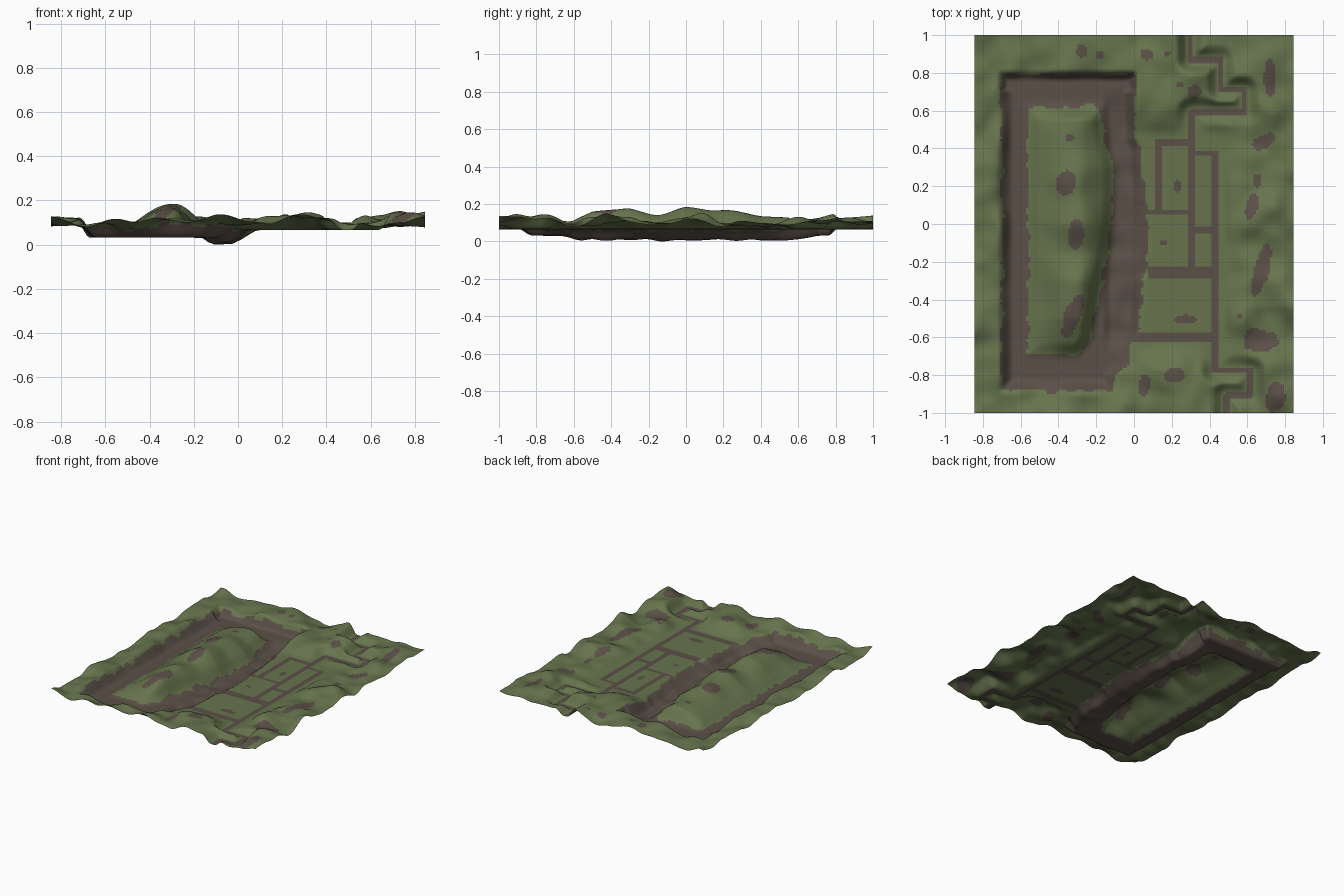
import bpy, bmesh, math
from mathutils import Vector, noise

if "Cube" in bpy.data.objects:
    bpy.data.objects.remove(bpy.data.objects["Cube"])

HX, HY, NX, NY = 0.845, 1.0, 136, 160


def mat(name, col):
    m = bpy.data.materials.new(name)
    m.diffuse_color = (*col, 1)
    m.use_nodes = True
    m.node_tree.nodes["Principled BSDF"].inputs["Base Color"].default_value = m.diffuse_color
    return m


def smooth(a, b, v):
    t = min(1, max(0, (v - a) / (b - a)))
    return t * t * (3 - 2 * t)


def lerp(a, b, t):
    return a + (b - a) * t


def curve(pts, v):
    """Piecewise linear lookup of (input, output) pairs."""
    if v <= pts[0][0]:
        return pts[0][1]
    for (a, p), (b, q) in zip(pts, pts[1:]):
        if v <= b:
            return lerp(p, q, (v - a) / (b - a))
    return pts[-1][1]


def rect_sd(x, y, x0, x1, y0, y1):
    """Signed distance to a rectangle, negative inside."""
    dx, dy = max(x0 - x, x - x1), max(y0 - y, y - y1)
    return math.hypot(max(dx, 0), max(dy, 0)) + min(max(dx, dy), 0)


def seg_d(x, y, a, b):
    ax, ay = a
    bx, by = b
    l2 = (bx - ax) ** 2 + (by - ay) ** 2
    t = min(1, max(0, ((x - ax) * (bx - ax) + (y - ay) * (by - ay)) / l2))
    return math.hypot(x - ax - t * (bx - ax), y - ay - t * (by - ay))


# Winding trench path running north to south
PATH = [[(.30, 1.1), (.30, .87), (.46, .87), (.46, .71), (.585, .71),
         (.585, .595), (.305, .595), (.305, -.24)],
        [(.305, .375), (.43, .375), (.43, -.775), (.615, -.775),
         (.615, -.905), (.49, -.905), (.49, -1.1)]]
PATH_SEGS = [s for p in PATH for s in zip(p, p[1:])]
# Room walls: rectangles of bare earth
WALLS = [(.11, .30, .415, .445), (.11, .145, .055, .445), (.06, .305, .05, .075),
         (.07, .43, -.285, -.23), (.30, .43, -.05, -.015), (.0, .43, -.625, -.58),
         (.41, .43, -.62, -.25)]
# Bare earth spots: x, y, radius x, radius y, turn in degrees
SPOTS = [(-.28, .915, .035, .04, 0), (-.18, .89, .02, .02, 0), (.065, .9, .035, .03, 0),
         (.175, .905, .02, .015, 0), (.24, .735, .02, .015, 0), (.32, .7, .035, .035, 0),
         (.72, .78, .03, .1, 0), (.69, .44, .07, .035, 25), (.655, .23, .02, .035, 0),
         (.625, .09, .03, .07, -10), (.675, -.25, .04, .14, -15), (.665, -.615, .09, .06, 0),
         (.75, -.92, .05, .085, -10), (.215, -.8, .05, .045, 0), (.055, -.845, .03, .06, -10),
         (.27, -.505, .06, .025, 0), (.155, -.1, .015, .015, 0), (.23, .2, .02, .035, 0),
         (-.34, .46, .025, .02, 0), (-.36, .22, .05, .06, -20), (-.305, -.05, .045, .08, 0),
         (-.325, -.485, .045, .11, -20), (.56, -.49, .02, .02, 0), (-.44, -.885, .03, .02, 0)]
# Outlines of the moat: east bank and island east shore as x over y
BANK = [(-.88, -.12), (-.8, -.1), (-.75, -.05), (-.62, -.01), (-.56, .02), (-.3, .04),
        (-.26, .07), (.1, .07), (.12, .06), (.4, .03), (.45, .005), (.8, .0)]
SHORE = [(-.7, -.31), (-.6, -.23), (-.45, -.2), (-.3, -.17), (0, -.12), (.3, -.115),
         (.42, -.15), (.62, -.175)]
# Crest height of the island mound over y
CREST = [(-.7, .06), (-.62, .1), (-.5, .145), (-.3, .17), (-.15, .16), (0, .18),
         (.2, .16), (.4, .145), (.55, .14), (.62, .07)]


def moat_sd(x, y):
    return rect_sd(x, y, -.70, curve(BANK, y), -.88, .79)


def island_sd(x, y):
    return rect_sd(x, y, -.56, curve(SHORE, y), -.69, .62)


def path_d(x, y):
    return min(seg_d(x, y, *s) for s in PATH_SEGS)


def n(x, y, f, seed=0.0):
    return noise.noise(Vector((x * f + 7.3, y * f + 2.1, seed + .37)))


def height(x, y):
    # Rolling grass
    z = .112 + .05 * n(x, y, 5) + .018 * n(x, y, 9, 4)
    z += .04 * math.exp(-((x - .77) ** 2 + (y + .93) ** 2) / .008)
    z += .025 * math.exp(-((x - .22) ** 2 + (y - .68) ** 2) / .012)
    z = max(z, .076)
    # Level floor of the rooms and the path
    floor_d = rect_sd(x, y, .0, .43, -.62, .45)
    z = lerp(.071, z, smooth(0, .16, floor_d) * smooth(.015, .085, path_d(x, y)))
    # Moat with a deeper east channel
    m = moat_sd(x, y)
    bed = .037 - .022 * smooth(-.17, -.12, x) * smooth(.04, -.03, x) * smooth(-.7, -.55, y) \
        * smooth(.8, .5, y) + .012 * n(x, y, 9, 8) * smooth(-.2, -.1, x)
    z = lerp(bed, z, smooth(-.06 if y < .7 else -.03, .025, m))
    # Island mound with its crest near x = -0.3
    s = island_sd(x, y)
    if s < .04:
        crest = curve(CREST, y) + .03 * n(x, y, 6, 2)
        east = max(curve(SHORE, y) + .04, -.2)
        side = smooth(-.60, -.30, x) if x < -.3 else smooth(east, -.29, x)
        z = lerp(z, max(.05, lerp(.055, crest, side)), smooth(.04, -.06, s))
    return z


def is_earth(x, y):
    j = .012 * n(0, round(y * 28), .77, 3) + .02 * n(x, y, 14, 5)
    if moat_sd(x, y) + j < 0 and island_sd(x, y) + j > 0:
        return True
    if path_d(x, y) < .016:
        return True
    if any(rect_sd(x, y, *w) < 0 for w in WALLS):
        return True
    for cx, cy, rx, ry, a in SPOTS:
        c, s = math.cos(math.radians(a)), math.sin(math.radians(a))
        dx, dy = x - cx, y - cy
        u, v = (dx * c + dy * s) / rx, (dy * c - dx * s) / ry
        if u * u + v * v < 1 + .5 * n(x, y, 15, 6):
            return True
    return False


# Ground sheet
bm = bmesh.new()
rows = [[bm.verts.new((lerp(-HX, HX, i / NX), lerp(-HY, HY, j / NY), 0))
         for i in range(NX + 1)] for j in range(NY + 1)]
for v in bm.verts:
    v.co.z = height(v.co.x, v.co.y)
low = min(v.co.z for v in bm.verts)
for v in bm.verts:
    v.co.z -= low
for j in range(NY):
    for i in range(NX):
        f = bm.faces.new((rows[j][i], rows[j][i + 1], rows[j + 1][i + 1], rows[j + 1][i]))
        c = f.calc_center_median()
        f.material_index = 1 if is_earth(c.x, c.y) else 0
        f.smooth = True
me = bpy.data.meshes.new("terrain_ground")
bm.to_mesh(me)
bm.free()
me.materials.append(mat("grass_green", (.135, .175, .075)))
me.materials.append(mat("bare_earth_brown", (.105, .08, .065)))
ob = bpy.data.objects.new("terrain_ground", me)
bpy.context.collection.objects.link(ob)
